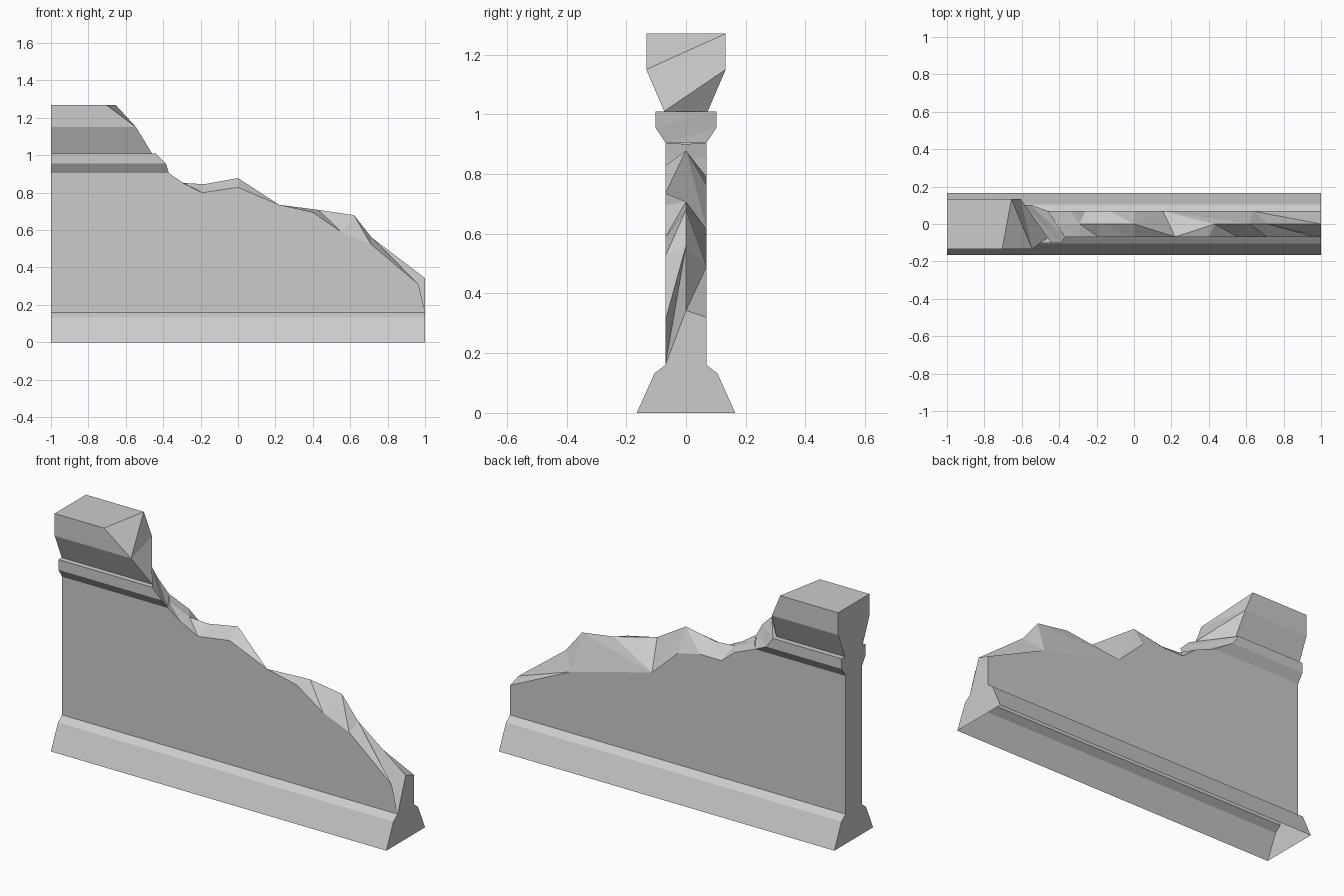
import bpy

if "Cube" in bpy.data.objects:
    bpy.data.objects.remove(bpy.data.objects["Cube"])

stone = bpy.data.materials.new("grey stone")
stone.diffuse_color = (0.6, 0.6, 0.6, 1)
stone.use_nodes = True
stone.node_tree.nodes["Principled BSDF"].inputs["Base Color"].default_value = stone.diffuse_color


def make(name, verts, faces):
    me = bpy.data.meshes.new(name)
    me.from_pydata(verts, [], faces)
    me.materials.append(stone)
    ob = bpy.data.objects.new(name, me)
    bpy.context.collection.objects.link(ob)
    return ob


def zip_lines(a, b, ia, ib):
    """Triangles between two polylines, always advancing the one that lags in x."""
    i = j = 0
    tris = []
    while i < len(a) - 1 or j < len(b) - 1:
        if j == len(b) - 1 or (i < len(a) - 1 and a[i + 1][0] <= b[j + 1][0]):
            tris.append((ia + i, ia + i + 1, ib + j))
            i += 1
        else:
            tris.append((ia + i, ib + j + 1, ib + j))
            j += 1
    return tris


# Plinth: flared hollow foot, open underneath
half = [(-.165, 0), (-.105, .133), (-.069, .16)]
prof = half + [(-y, z) for y, z in reversed(half)]
n = len(prof)
verts = [(x, y, z) for x in (-1, 1) for y, z in prof]
faces = [(i, i + n, i + n + 1, i + 1) for i in range(n - 1) if i != 2]
faces += [tuple(range(n)), tuple(reversed(range(n, 2 * n)))]
make("plinth", verts, faces)

# Wall: flat sides with a broken top, faceted over a middle ridge
T = .069
front = [(-.37, -T, .905), (-.29, -T, .85), (-.19, -T, .8), (0, -T, .828),
         (.22, -T, .735), (.4, -T, .695), (.555, -T, .588), (.71, -T, .525),
         (.965, -T, .31), (1, -T, .16)]
ridge = [(-.41, 0, .9), (-.29, 0, .852), (-.18, 0, .845), (0, 0, .878),
         (.22, -T, .735), (.43, 0, .708), (.62, 0, .68), (.715, 0, .56), (1, 0, .343)]
back = [(-.46, T, .905), (-.34, T, .855), (-.26, T, .79), (-.13, T, .79),
        (0, T, .76), (.155, T, .615), (.636, T, .49), (1, T, .32), (1, T, .16)]
nf, nr, nb = len(front), len(ridge), len(back)
verts = front + ridge + back
r0, b0, c0 = nf, nf + nr, nf + nr + nb
verts += [(-1, -T, .16), (-1, -T, .905), (-1, T, .905), (-1, T, .16)]
faces = zip_lines(front, ridge, 0, r0)
faces += zip_lines(ridge, back[:-1], r0, b0)
faces = [f for f in faces if len({verts[i] for i in f}) == 3]
faces += [(c0, *reversed(range(nf)), c0 + 1),                     # front side
          (c0 + 2, *range(b0, c0), c0 + 3),                       # back side
          (c0, c0 + 1, c0 + 2, c0 + 3),                           # intact end
          (nf - 1, c0 - 1, c0 - 2, b0 - 1)]                       # broken end
make("broken_wall", verts, faces)

# Cornice and cap: moulded levels (half depth, height, front end x, back end x)
levels = [(T, .905, -.37, -.46), (.102, .955, -.385, -.55), (.102, 1.01, -.44, -.59),
          (.073, 1.01, -.46, -.59), (.133, 1.15, -.545, -.605), (.133, 1.27, -.705, -.655)]
verts, faces = [], []
for h, z, xf, xb in levels:
    verts += [(-1, -h, z), (xf, -h, z), (xb, h, z), (-1, h, z)]
for k in range(0, 4 * (len(levels) - 1), 4):
    for s in range(4):
        t = (s + 1) % 4
        a, b, c, d = k + s, k + t, k + t + 4, k + s + 4
        faces += [(a, b, c), (a, c, d)] if s == 1 else [(a, b, c, d)]
top = 4 * (len(levels) - 1)
faces.append((top, top + 1, top + 2, top + 3))
make("cornice_and_cap", verts, faces)

# Consistent outward faces
import bmesh
for ob in bpy.data.objects:
    bm = bmesh.new()
    bm.from_mesh(ob.data)
    bmesh.ops.remove_doubles(bm, verts=bm.verts, dist=1e-4)
    bmesh.ops.recalc_face_normals(bm, faces=bm.faces)
    bm.to_mesh(ob.data)
    bm.free()
